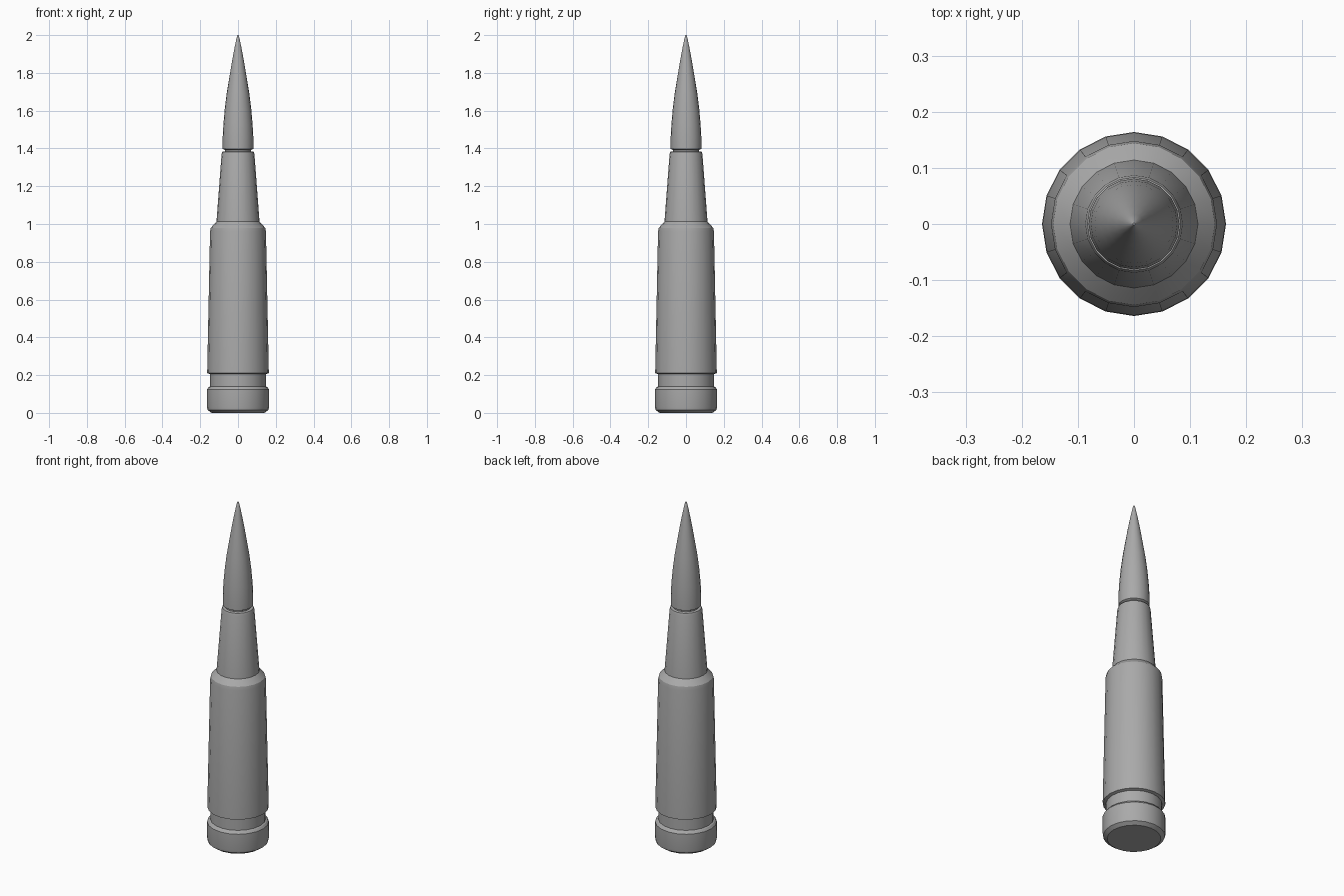
import bpy, bmesh, math

SIDES = 20

cube = bpy.data.objects.get("Cube")
if cube:
    bpy.data.objects.remove(cube, do_unlink=True)

metal = bpy.data.materials.new("grey_metal")
metal.use_nodes = True
metal.diffuse_color = (0.4, 0.4, 0.4, 1)
metal.node_tree.nodes["Principled BSDF"].inputs["Base Color"].default_value = (0.4, 0.4, 0.4, 1)


def lathe(name, profile):
    """Revolve (radius, height) points around z and cap both ends."""
    bm = bmesh.new()
    rings = []
    for r, z in profile:
        rings.append([bm.verts.new((r * math.cos(math.tau * i / SIDES),
                                    r * math.sin(math.tau * i / SIDES), z))
                      for i in range(SIDES)])
    for low, high in zip(rings, rings[1:]):
        for i in range(SIDES):
            j = (i + 1) % SIDES
            bm.faces.new((low[i], low[j], high[j], high[i]))
    bm.faces.new(rings[0][::-1])
    bm.faces.new(rings[-1])
    mesh = bpy.data.meshes.new(name)
    bm.to_mesh(mesh)
    bm.free()
    mesh.materials.append(metal)
    obj = bpy.data.objects.new(name, mesh)
    bpy.context.collection.objects.link(obj)
    bpy.ops.object.select_all(action="DESELECT")
    obj.select_set(True)
    bpy.context.view_layer.objects.active = obj
    bpy.ops.object.shade_smooth_by_angle(angle=math.radians(30))
    return obj


# Casing: rim, extractor groove, tapered body, shoulder and neck
lathe("casing", [
    (0.14, 0), (0.161, 0.015), (0.164, 0.03), (0.164, 0.125), (0.155, 0.137),
    (0.147, 0.14), (0.147, 0.205), (0.163, 0.21), (0.163, 0.22),
    (0.148, 0.96), (0.144, 0.98), (0.118, 1.008),
    (0.114, 1.012), (0.087, 1.37), (0.083, 1.382), (0.07, 1.385)])

# Pointed tip, seated in the neck
lathe("tip", [
    (0.068, 1.36), (0.07, 1.392), (0.081, 1.398), (0.081, 1.46), (0.077, 1.53),
    (0.07, 1.61), (0.06, 1.69), (0.047, 1.77), (0.032, 1.86),
    (0.017, 1.94), (0.005, 1.995), (0.002, 2.0)])
